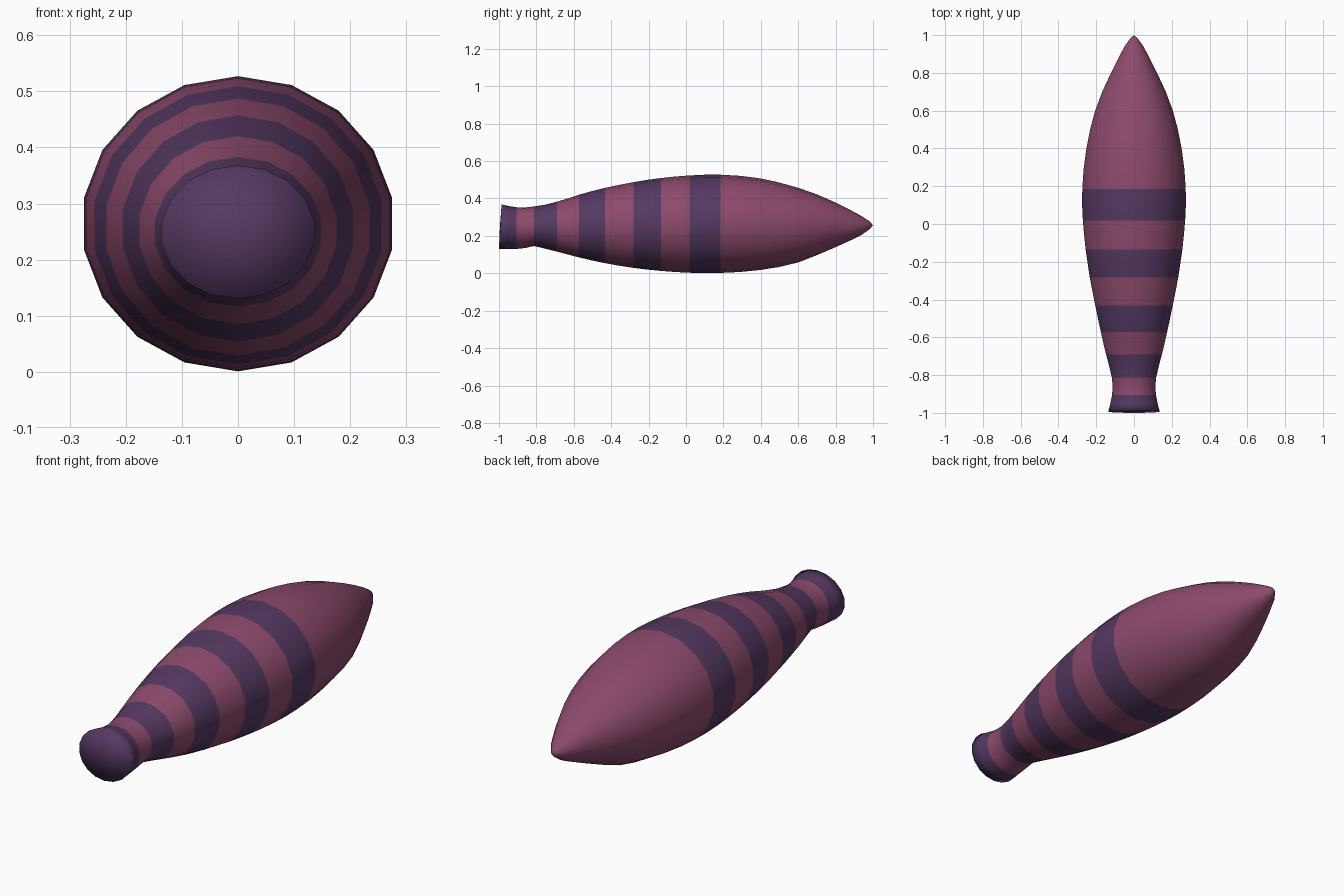
import bpy, bmesh, math

SIDES = 18
# Body stations: y, half width, bottom z, top z
STATIONS = [
    (-0.993, 0.138, 0.130, 0.368), (-0.95, 0.127, 0.130, 0.360),
    (-0.905, 0.118, 0.130, 0.353), (-0.86, 0.115, 0.135, 0.352),
    (-0.813, 0.119, 0.146, 0.357), (-0.75, 0.134, 0.131, 0.367),
    (-0.69, 0.150, 0.116, 0.383), (-0.63, 0.165, 0.100, 0.401),
    (-0.572, 0.178, 0.085, 0.420), (-0.50, 0.194, 0.068, 0.440),
    (-0.432, 0.208, 0.054, 0.457), (-0.36, 0.223, 0.041, 0.472),
    (-0.282, 0.238, 0.029, 0.487), (-0.21, 0.249, 0.020, 0.499),
    (-0.135, 0.260, 0.013, 0.509), (-0.06, 0.268, 0.007, 0.517),
    (0.018, 0.275, 0.003, 0.523), (0.10, 0.279, 0.001, 0.527),
    (0.185, 0.278, 0.002, 0.527), (0.29, 0.271, 0.007, 0.521),
    (0.40, 0.256, 0.018, 0.507), (0.50, 0.236, 0.034, 0.485),
    (0.60, 0.209, 0.058, 0.457), (0.70, 0.171, 0.097, 0.422),
    (0.80, 0.124, 0.140, 0.378), (0.88, 0.083, 0.176, 0.338),
    (0.94, 0.051, 0.206, 0.305), (0.98, 0.022, 0.234, 0.279),
]
# Dark bands as y ranges
DARK = [(-2, -0.905), (-0.813, -0.69), (-0.572, -0.432), (-0.282, -0.135), (0.018, 0.185)]


def material(name, rgb):
    m = bpy.data.materials.new(name)
    m.diffuse_color = (*rgb, 1)
    return m


bm = bmesh.new()
rings = []
for i, (y, w, z0, z1) in enumerate(STATIONS):
    mid, half = (z0 + z1) / 2, (z1 - z0) / 2
    ring = []
    for k in range(SIDES):
        a = math.tau * k / SIDES
        lean = 0.007 * math.cos(a) if i == 0 else 0   # blunt end leans back
        ring.append(bm.verts.new((w * math.sin(a), y + lean, mid + half * math.cos(a))))
    rings.append(ring)

# Skin between rings
for a, b in zip(rings, rings[1:]):
    for k in range(SIDES):
        n = (k + 1) % SIDES
        bm.faces.new((a[k], a[n], b[n], b[k]))

# Blunt front cap and pointed rear tip
for ring, point in ((rings[0], (0, -0.995, 0.25)), (rings[-1], (0, 1.0, 0.257))):
    c = bm.verts.new(point)
    for k in range(SIDES):
        bm.faces.new((ring[k], ring[(k + 1) % SIDES], c))
bmesh.ops.recalc_face_normals(bm, faces=bm.faces[:])

# Stripes by position along the body
for f in bm.faces:
    y = f.calc_center_median().y
    f.material_index = int(any(lo < y < hi for lo, hi in DARK))
    f.smooth = True

mesh = bpy.data.meshes.new("striped_body")
bm.to_mesh(mesh)
bm.free()
mesh.materials.append(material("dusky pink", (0.265, 0.069, 0.150)))
mesh.materials.append(material("dark purple", (0.090, 0.040, 0.122)))
body = bpy.data.objects.new("striped_body", mesh)
bpy.context.collection.objects.link(body)
